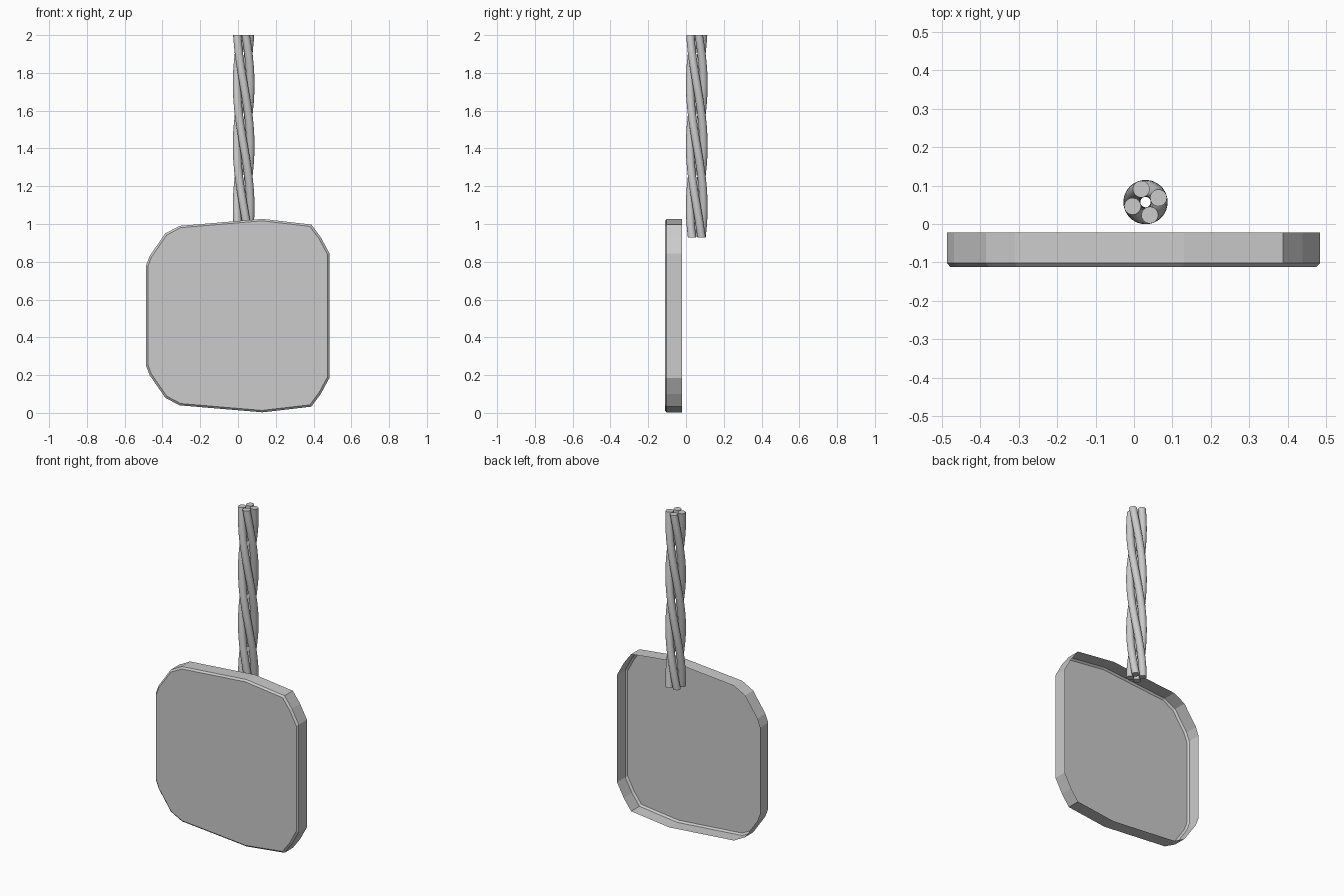
import bpy, bmesh, math

if "Cube" in bpy.data.objects:
    bpy.data.objects.remove(bpy.data.objects["Cube"])


def finish(name, bm):
    bmesh.ops.recalc_face_normals(bm, faces=bm.faces)
    mesh = bpy.data.meshes.new(name)
    bm.to_mesh(mesh)
    bm.free()
    obj = bpy.data.objects.new(name, mesh)
    bpy.context.collection.objects.link(obj)
    return obj


def bridge(bm, a, b):
    for i in range(len(a)):
        j = (i + 1) % len(a)
        bm.faces.new((a[i], a[j], b[j], b[i]))


# Tag panel: thin open-backed shell, upper half mirrored about mid height
MID = 0.515
half = [(-0.487, 0.265), (-0.468, 0.315), (-0.385, 0.435), (-0.31, 0.475),
        (0.13, 0.512), (0.388, 0.482), (0.438, 0.415), (0.484, 0.33)]
outline = half + [(x, -z) for x, z in reversed(half)]
bm = bmesh.new()
rings = []
for y, s in ((-0.022, 1), (-0.102, 1), (-0.112, 0.98)):
    rings.append([bm.verts.new((x * s, y, MID + z * s)) for x, z in outline])
bridge(bm, rings[0], rings[1])
bridge(bm, rings[1], rings[2])
bm.faces.new(rings[2])
finish("tag_panel", bm)

# Twisted cord: four round strands winding around a shared axis
CX, CY, Z0, Z1 = 0.03, 0.057, 0.928, 2.0
OFFSET, RADIUS, PITCH = 0.0355, 0.022, 1.3
STEPS, SIDES = 40, 16
for k in range(4):
    bm = bmesh.new()
    rings = []
    for s in range(STEPS + 1):
        z = Z0 + (Z1 - Z0) * s / STEPS
        a = math.radians(18 + 90 * k) + math.tau * (Z1 - z) / PITCH
        x, y = CX + OFFSET * math.cos(a), CY + OFFSET * math.sin(a)
        rings.append([bm.verts.new((x + RADIUS * math.cos(a + math.tau * i / SIDES),
                                    y + RADIUS * math.sin(a + math.tau * i / SIDES), z))
                      for i in range(SIDES)])
    for lo, hi in zip(rings, rings[1:]):
        bridge(bm, lo, hi)
    bm.faces.new(rings[0])
    bm.faces.new(rings[-1])
    obj = finish("cord_strand_%d" % (k + 1), bm)
    bpy.ops.object.select_all(action='DESELECT')
    obj.select_set(True)
    bpy.context.view_layer.objects.active = obj
    bpy.ops.object.shade_smooth_by_angle(angle=math.radians(40))
